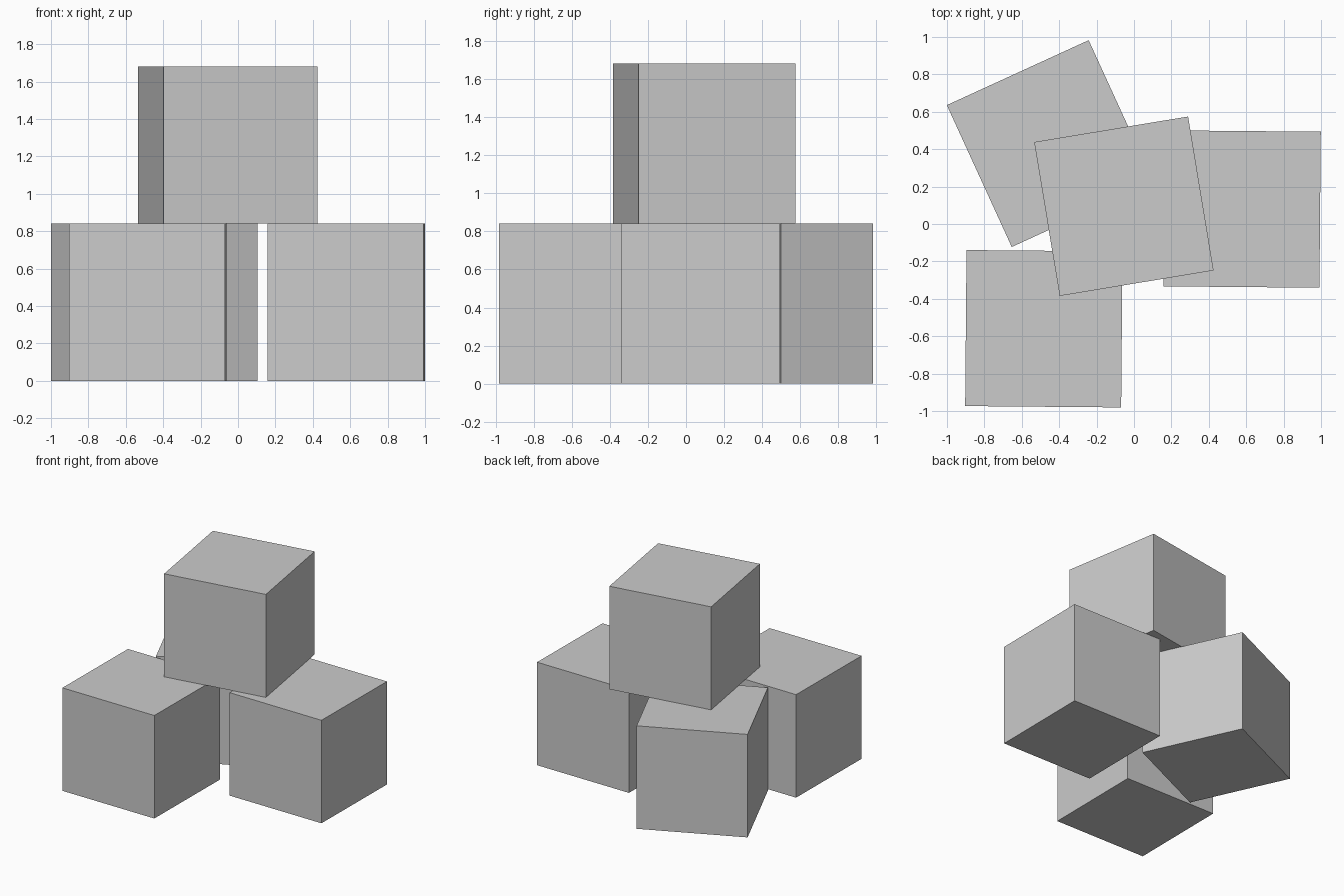
import bpy
from math import radians

default = bpy.data.objects.get("Cube")
if default:
    bpy.data.objects.remove(default, do_unlink=True)

# Plain grey shared by every block
GREY = (0.6, 0.6, 0.6, 1.0)
grey = bpy.data.materials.new("plain_grey")
grey.use_nodes = True
grey.diffuse_color = GREY
grey.node_tree.nodes["Principled BSDF"].inputs["Base Color"].default_value = GREY

WIDTH, HEIGHT = 0.834, 0.84


def block(name, x, y, level, turn):
    """One cube resting on the given layer, turned about the vertical."""
    bpy.ops.mesh.primitive_cube_add(
        size=1, location=(x, y, (level + 0.5) * HEIGHT), rotation=(0, 0, radians(turn)))
    obj = bpy.context.object
    obj.name = name
    obj.scale = (WIDTH, WIDTH, HEIGHT)
    obj.data.materials.append(grey)


# Three blocks on the ground
block("front_block", -0.482, -0.56, 0, -0.5)
block("left_block", 0.578, 0.08, 0, -0.5)
block("back_block", -0.448, 0.43, 0, 24.6)

# One block stacked across them
block("top_block", -0.054, 0.095, 1, 9.4)
